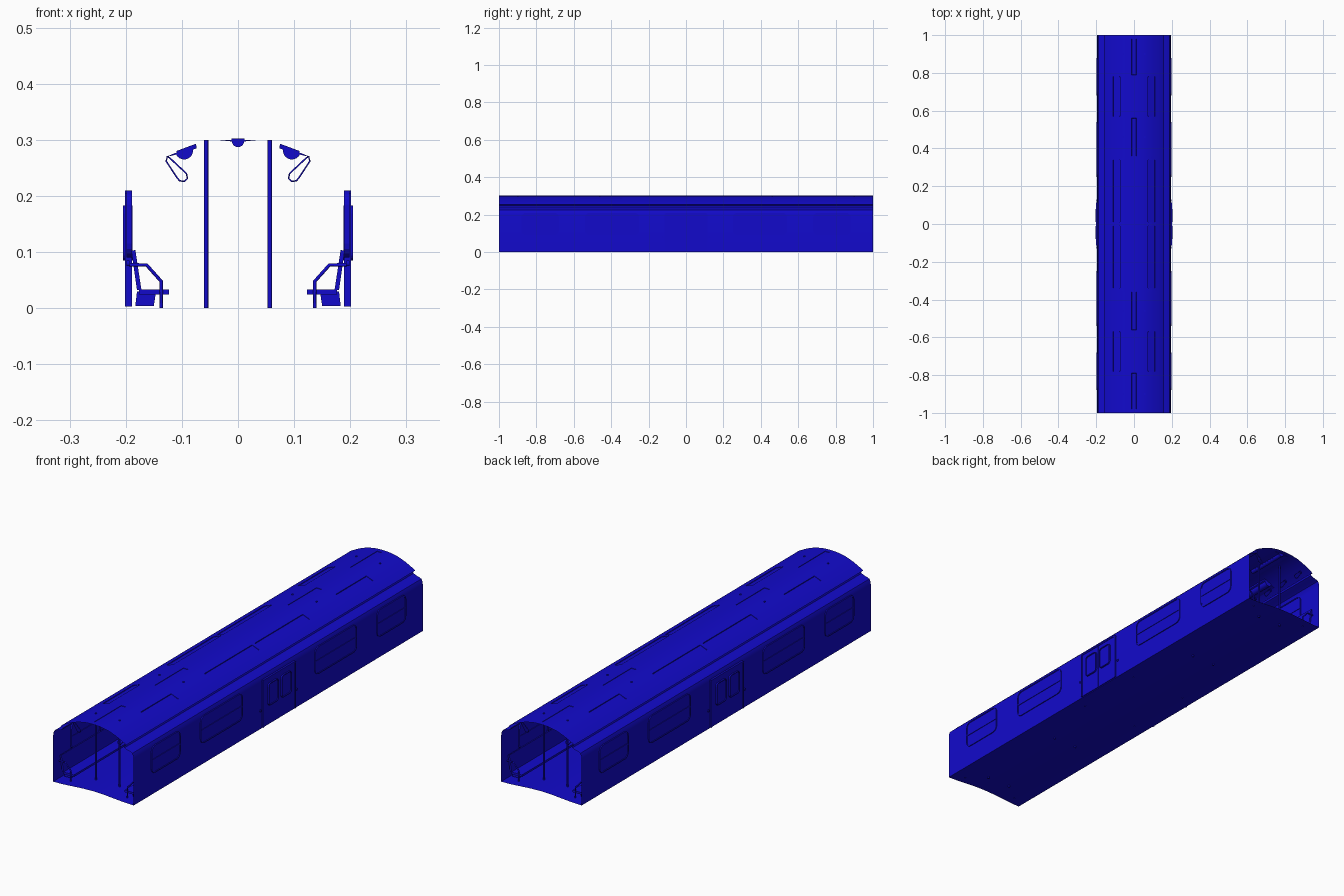
import bpy, bmesh, math

if "Cube" in bpy.data.objects:
    bpy.data.objects.remove(bpy.data.objects["Cube"])

blue = bpy.data.materials.new("blue_paint")
blue.diffuse_color = (0.006, 0.003, 0.6, 1)
blue.use_nodes = True
blue.node_tree.nodes["Principled BSDF"].inputs["Base Color"].default_value = blue.diffuse_color


def finish(ob, mx=True, my=True, smooth=False):
    """Colour the object and mirror it over the car's two symmetry planes."""
    ob.data.materials.append(blue)
    if smooth:
        bpy.ops.object.select_all(action='DESELECT')
        ob.select_set(True)
        bpy.context.view_layer.objects.active = ob
        bpy.ops.object.shade_smooth_by_angle(angle=math.radians(30))
    if mx or my:
        m = ob.modifiers.new("mirror", 'MIRROR')
        m.use_axis = (mx, my, False)
        if ob.type == 'MESH':
            m.use_mirror_merge = False
    return ob


def from_bm(name, bm, fix=True, **kw):
    if fix:
        bmesh.ops.recalc_face_normals(bm, faces=bm.faces)
    me = bpy.data.meshes.new(name)
    bm.to_mesh(me)
    bm.free()
    ob = bpy.data.objects.new(name, me)
    bpy.context.collection.objects.link(ob)
    return finish(ob, **kw)


def place(axis, t, p):
    return (t, p[0], p[1]) if axis == 'X' else (p[0], t, p[1])


def prism(name, pts, axis, a, b, **kw):
    """Closed outline extruded along X (points are y,z) or Y (points are x,z)."""
    bm = bmesh.new()
    lo = [bm.verts.new(place(axis, a, p)) for p in pts]
    hi = [bm.verts.new(place(axis, b, p)) for p in pts]
    n = len(pts)
    bm.faces.new(lo)
    bm.faces.new(hi)
    for i in range(n):
        j = (i + 1) % n
        bm.faces.new((lo[i], lo[j], hi[j], hi[i]))
    return from_bm(name, bm, **kw)


def rounded(y0, y1, z0, z1, r):
    out = []
    for cy, cz, s in ((y1 - r, z1 - r, 0), (y0 + r, z1 - r, 90),
                      (y0 + r, z0 + r, 180), (y1 - r, z0 + r, 270)):
        for k in range(5):
            a = math.radians(s + k * 22.5)
            out.append((cy + r * math.cos(a), cz + r * math.sin(a)))
    return out


def rect(a0, a1, b0, b1):
    return [(a0, b0), (a1, b0), (a1, b1), (a0, b1)]


def ring(name, y0, y1, z0, z1, r, w, xa, xb):
    """Rounded window frame of width w between two x planes."""
    bm = bmesh.new()
    outer = rounded(y0, y1, z0, z1, r)
    inner = rounded(y0 + w, y1 - w, z0 + w, z1 - w, r - w)
    loops = [[bm.verts.new((x, *p)) for p in pts]
             for x, pts in ((xa, outer), (xb, outer), (xb, inner), (xa, inner))]
    n = len(outer)
    for k in range(4):
        A, B = loops[k], loops[(k + 1) % 4]
        for i in range(n):
            j = (i + 1) % n
            bm.faces.new((A[i], A[j], B[j], B[i]))
    return from_bm(name, bm)


def tubes(name, paths, radius, cyclic=False):
    cu = bpy.data.curves.new(name, 'CURVE')
    cu.dimensions = '3D'
    cu.bevel_depth = radius
    cu.bevel_resolution = 1
    cu.use_fill_caps = True
    for path in paths:
        sp = cu.splines.new('POLY')
        sp.points.add(len(path) - 1)
        for pt, c in zip(sp.points, path):
            pt.co = (*c, 1)
        sp.use_cyclic_u = cyclic
    ob = bpy.data.objects.new(name, cu)
    bpy.context.collection.objects.link(ob)
    return finish(ob)


# Body shell: one cross-section swept along the car, with sunken lamp recesses
side_lamps = [(0.01, 0.34), (0.57, 0.78)]
mid_lamps = [(0.36, 0.56), (0.79, 0.98)]
half = [(0.195, 0), (0.195, 0.2), (0.193, 0.215), (0.188, 0.226), (0.18, 0.23),
        (0.165, 0.234), (0.15, 0.24), (0.147, 0.248), (0.158, 0.254), (0.15, 0.26),
        (0.13, 0.27), (0.11, 0.28), (0.075, 0.293), (0.04, 0.3), (0.012, 0.302)]
floor = [(x, 0.005 * (1 + math.cos(math.pi * x / 0.195)))
         for x in (-0.15, -0.1, -0.05, 0, 0.05, 0.1, 0.15)]
section = half + [(-x, z) for x, z in reversed(half)] + floor
ys = sorted({s * y for seg in side_lamps + mid_lamps for y in seg for s in (1, -1)} | {-1, 1})
bm = bmesh.new()
grid = [[bm.verts.new((x, y, z)) for y in ys] for x, z in section]
recess = []
for i in range(len(section)):
    k = (i + 1) % len(section)
    xm = (section[i][0] + section[k][0]) / 2
    zm = (section[i][1] + section[k][1]) / 2
    for j in range(len(ys) - 1):
        f = bm.faces.new((grid[i][j], grid[i][j + 1], grid[k][j + 1], grid[k][j]))
        ym = abs(ys[j] + ys[j + 1]) / 2
        inside = lambda segs: any(a < ym < b for a, b in segs)
        if zm > 0.28 and ((abs(abs(xm) - 0.0925) < 0.002 and inside(side_lamps))
                          or (abs(xm) < 0.002 and inside(mid_lamps))):
            recess.append(f)
bm.normal_update()
bmesh.ops.inset_individual(bm, faces=recess, thickness=0.002, depth=-0.008)
from_bm("body_shell", bm, fix=False, mx=False, my=False, smooth=True)


# Ceiling lamps under the recesses
def half_disc(cx, cz, r, tilt):
    return [(cx + r * math.cos(math.radians(tilt - 180 + 18 * k)),
             cz + r * math.sin(math.radians(tilt - 180 + 18 * k))) for k in range(11)]


for a, b in side_lamps:
    prism("side_lamp", half_disc(0.096, 0.281, 0.016, 155 - 180), 'Y', a, b, smooth=True)
    prism("side_lamp_plate", [(0.077, 0.291), (0.13, 0.269), (0.1, 0.276)], 'Y', a, b)
for a, b in mid_lamps:
    prism("middle_lamp", half_disc(0, 0.298, 0.011, 0), 'Y', a, b, mx=False, smooth=True)
    prism("middle_lamp_plate", [(-0.038, 0.3), (0, 0.296), (0.038, 0.3)], 'Y', a, b, mx=False)

# Side windows: pane, frame and the rail that splits them
for a, b in ((0.25, 0.54), (0.68, 0.88)):
    prism("window_pane", rounded(a, b, 0.09, 0.21, 0.025), 'X', 0.1915, 0.1965)
    ring("window_frame", a, b, 0.09, 0.21, 0.025, 0.005, 0.189, 0.199)
    prism("window_rail", rect(a, b, 0.147, 0.153), 'X', 0.189, 0.199)

# Sliding doors with frame, window and button
prism("door_leaf", rect(0.001, 0.105, 0.003, 0.204), 'X', 0.191, 0.199)
prism("door_jamb", rect(0.105, 0.114, 0.003, 0.205), 'X', 0.189, 0.2015)
prism("door_header", rect(0, 0.11, 0.204, 0.21), 'X', 0.189, 0.2015)
prism("door_pane", rounded(0.01, 0.08, 0.085, 0.183, 0.014), 'X', 0.189, 0.201)
ring("door_window_frame", 0.01, 0.08, 0.085, 0.183, 0.014, 0.004, 0.188, 0.205)
prism("door_button", rounded(0.12, 0.13, 0.075, 0.085, 0.0049), 'X', 0.193, 0.199)

# Benches along the walls, with backrest, base, legs and armrests
s0, s1 = 0.16, 0.96
prism("seat", rect(0.123, 0.176, 0.024, 0.033), 'Y', s0, s1)
prism("backrest", [(0.172, 0.032), (0.18, 0.032), (0.19, 0.102), (0.183, 0.104)], 'Y', s0, s1)
prism("seat_base", [(0.15, 0.004), (0.183, 0.004), (0.18, 0.03), (0.146, 0.03)], 'Y', s0 + 0.02, s1 - 0.02)
tubes("armrest", [[(0.137, y, 0), (0.137, y, 0.048), (0.163, y, 0.077), (0.193, y, 0.077)]
                  for y in (s0, s1)], 0.0032)

# Standing poles
for y in (0.46, 0.9):
    bm = bmesh.new()
    bmesh.ops.create_cone(bm, cap_ends=True, segments=12, radius1=0.004, radius2=0.004, depth=0.3)
    bmesh.ops.translate(bm, verts=bm.verts, vec=(0.057, y, 0.15))
    from_bm("pole", bm, smooth=True)

# Hanging straps
loop = [(0.13, 0.27), (0.122, 0.268), (0.092, 0.24), (0.09, 0.231),
        (0.096, 0.226), (0.104, 0.227), (0.109, 0.233), (0.128, 0.262)]
loop = [(x if i else 0.126, z) for i, (x, z) in enumerate(loop)]
tubes("hand_strap", [[(x, 0.16 + 0.1 * n, z) for x, z in loop] for n in range(9)], 0.0016, True)
